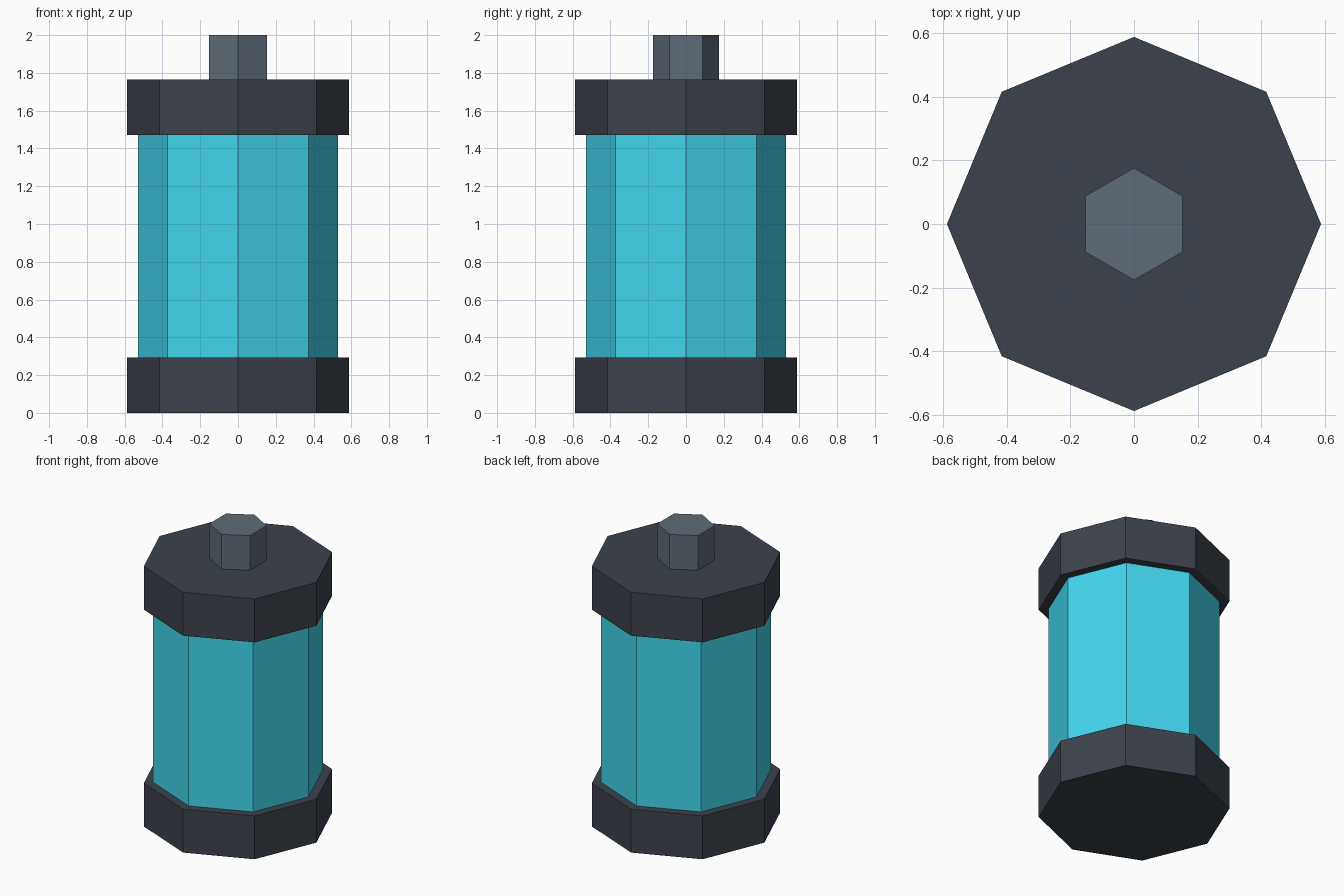
import bpy

if "Cube" in bpy.data.objects:
    bpy.data.objects.remove(bpy.data.objects["Cube"])


def material(name, rgb):
    m = bpy.data.materials.new(name)
    m.diffuse_color = (*rgb, 1.0)
    m.use_nodes = True
    m.node_tree.nodes["Principled BSDF"].inputs["Base Color"].default_value = m.diffuse_color
    return m


def prism(name, sides, radius, z0, z1, mat):
    """Flat-shaded upright prism between two heights, one corner on +y."""
    bpy.ops.mesh.primitive_cylinder_add(
        vertices=sides, radius=radius, depth=z1 - z0,
        location=(0, 0, (z0 + z1) / 2))
    ob = bpy.context.object
    ob.name = name
    ob.data.materials.append(mat)
    return ob


dark = material("dark_casing", (0.045, 0.054, 0.072))
cyan = material("cyan_cell", (0.054, 0.672, 0.855))
steel = material("steel_terminal", (0.114, 0.15, 0.188))

CAP_R, BODY_R, TIP_R = 0.588, 0.529, 0.176

# Octagonal end caps
prism("bottom_cap", 8, CAP_R, 0.0, 0.294, dark)
prism("top_cap", 8, CAP_R, 1.471, 1.765, dark)

# Octagonal glowing body between the caps
prism("body", 8, BODY_R, 0.294, 1.471, cyan)

# Hexagonal terminal on top
prism("terminal", 6, TIP_R, 1.765, 2.0, steel)
